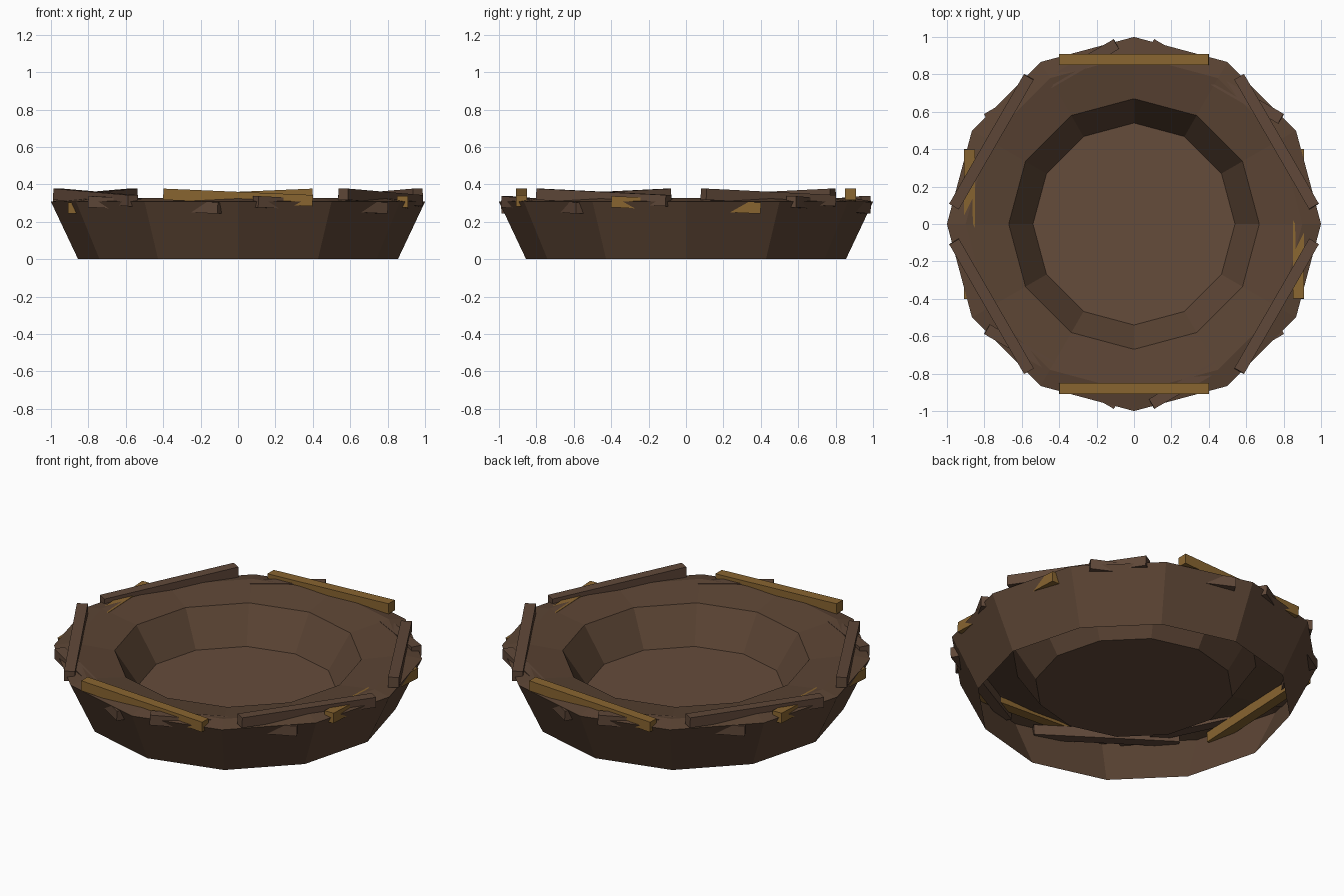
import bpy, bmesh
from math import sin, cos, pi
from mathutils import Matrix, Vector

if "Cube" in bpy.data.objects:
    bpy.data.objects.remove(bpy.data.objects["Cube"])

SIDES = 12


def material(name, rgb):
    m = bpy.data.materials.new(name)
    m.diffuse_color = (*rgb, 1)
    m.use_nodes = True
    m.node_tree.nodes["Principled BSDF"].inputs["Base Color"].default_value = m.diffuse_color
    return m


BOWL = material("bowl_brown", (0.105, 0.058, 0.034))
FLOOR = material("floor_brown", (0.13, 0.072, 0.044))
TWIG = material("twig_brown", (0.115, 0.064, 0.04))
STRAW = material("straw", (0.25, 0.13, 0.03))


def add_object(name, bm, mat):
    bmesh.ops.recalc_face_normals(bm, faces=bm.faces)
    mesh = bpy.data.meshes.new(name)
    bm.to_mesh(mesh)
    bm.free()
    mesh.materials.append(mat)
    obj = bpy.data.objects.new(name, mesh)
    bpy.context.collection.objects.link(obj)
    return obj


def ring(bm, r, z):
    return [bm.verts.new((r * cos(2 * pi * i / SIDES), r * sin(2 * pi * i / SIDES), z))
            for i in range(SIDES)]


# Bowl shell: outer wall, gently raised rim, inner wall (open underneath)
profile = [(0.855, 0), (1.0, 0.307), (0.9, 0.326), (0.67, 0.29), (0.54, 0.09)]
bm = bmesh.new()
rings = [ring(bm, r, z) for r, z in profile]
for a, b in zip(rings, rings[1:]):
    for i in range(SIDES):
        j = (i + 1) % SIDES
        bm.faces.new((a[i], a[j], b[j], b[i]))
add_object("nest_bowl", bm, BOWL)

# Floor of the hollow
bm = bmesh.new()
bm.faces.new(ring(bm, 0.54, 0.09))
add_object("nest_floor", bm, FLOOR)

# Twigs laid around the rim, alternately low and high, each slightly tilted
for i in range(12):
    z = 0.33 if i % 2 else 0.29
    bm = bmesh.new()
    bmesh.ops.create_cube(bm, size=1)
    bmesh.ops.scale(bm, vec=Vector((0.06, 0.8, 0.06)), verts=bm.verts)
    place = (Matrix.Rotation(i * pi / 6, 4, 'Z') @ Matrix.Translation((0.88, 0, z))
             @ Matrix.Rotation(-0.043, 4, 'X'))
    bmesh.ops.transform(bm, matrix=place, verts=bm.verts)
    add_object(f"rim_twig_{i + 1}", bm, STRAW if i % 3 == 0 else TWIG)
